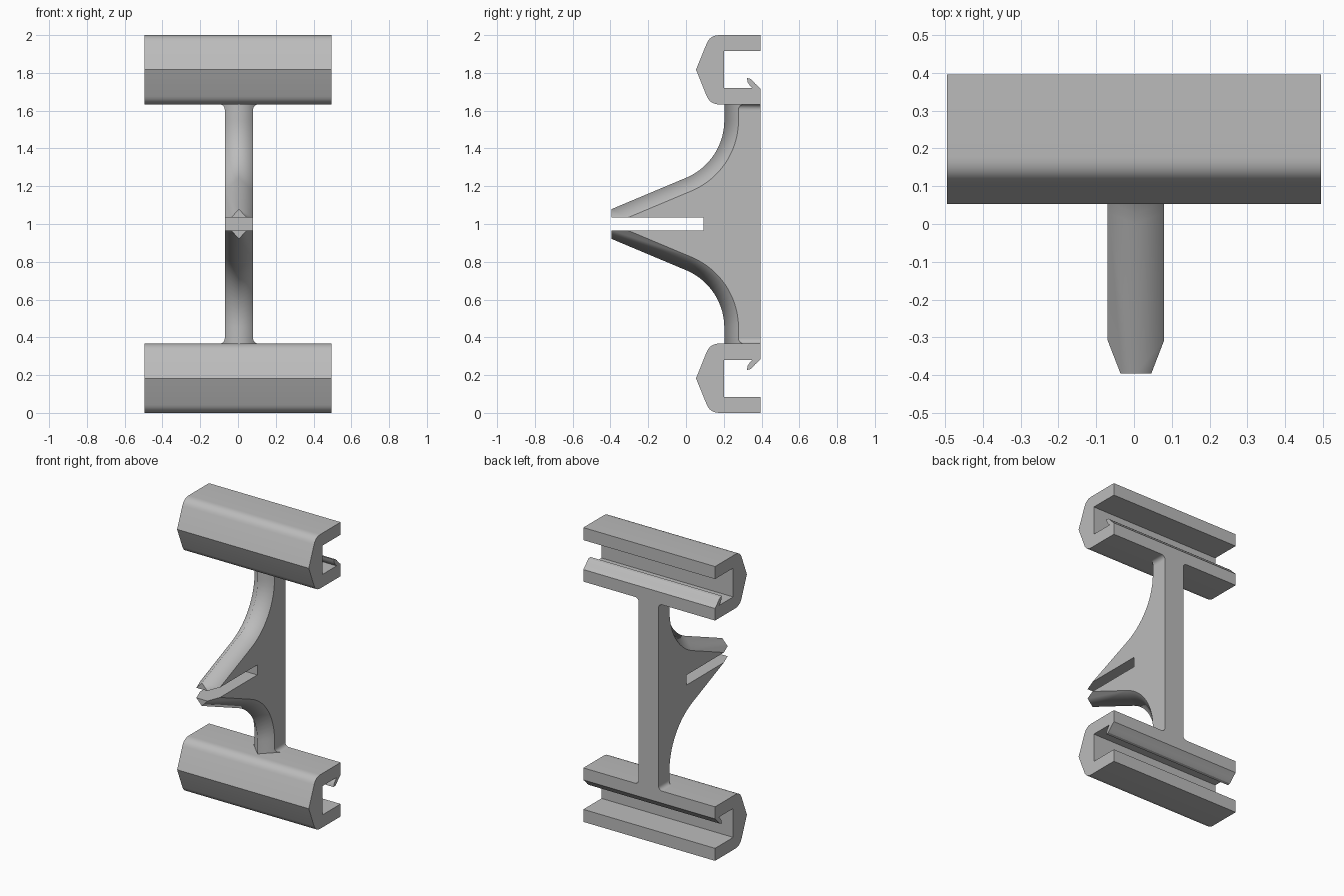
import bpy, bmesh, math
from mathutils import Vector

cube = bpy.data.objects.get("Cube")
if cube:
    bpy.data.objects.remove(cube, do_unlink=True)

grey = bpy.data.materials.new("plain grey")
grey.use_nodes = True
colour = (0.5, 0.5, 0.5, 1)
grey.diffuse_color = colour
grey.node_tree.nodes["Principled BSDF"].inputs["Base Color"].default_value = colour

MID = 1.0       # height of the mirror plane
BACK = 0.395
SHELF = 1.633   # underside of the upper rail


def finish(name, bm, x, mirror):
    """Turn a bmesh, built at full height, into a mirrored object."""
    for v in bm.verts:
        v.co.z -= MID
    mesh = bpy.data.meshes.new(name)
    bm.to_mesh(mesh)
    bm.free()
    mesh.materials.append(grey)
    ob = bpy.data.objects.new(name, mesh)
    bpy.context.collection.objects.link(ob)
    ob.location = (x, 0, MID)
    mod = ob.modifiers.new("mirror", 'MIRROR')
    mod.use_axis = mirror
    mod.merge_threshold = 0.0005
    bpy.ops.object.select_all(action='DESELECT')
    ob.select_set(True)
    bpy.context.view_layer.objects.active = ob
    bpy.ops.object.shade_smooth_by_angle(angle=math.radians(25))
    return ob


def rounded(a, c, b, n=6):
    """Points of a rounded corner from a to b around control c."""
    a, b, c = Vector(a), Vector(b), Vector(c)
    ts = [i / n for i in range(n + 1)]
    return [tuple(a * (1 - t) ** 2 + c * 2 * t * (1 - t) + b * t * t) for t in ts]


def prism(start, end):
    """Closed solid between two matching rings of points."""
    bm = bmesh.new()
    a = [bm.verts.new(p) for p in start]
    b = [bm.verts.new(p) for p in end]
    bm.faces.new(a)
    bm.faces.new(b)
    for i in range(len(a)):
        j = (i + 1) % len(a)
        bm.faces.new((a[i], a[j], b[j], b[i]))
    bmesh.ops.recalc_face_normals(bm, faces=bm.faces)
    return bm


# Rails: C-shaped channel with a hooked lip
rail = [(BACK, 2.0), (BACK, 1.915), (0.2, 1.915), (0.2, 1.719), (0.352, 1.719)]
rail += [(0.34, 1.731), (0.327, 1.749), (0.322, 1.773), (0.34, 1.769),
         (0.354, 1.757), (0.365, 1.744), (BACK, 1.715), (BACK, SHELF)]
rail += rounded((0.178, SHELF), (0.128, SHELF), (0.11, 1.676))
rail += [(0.053, 1.817)]
rail += rounded((0.11, 1.957), (0.128, 2.0), (0.178, 2.0))
finish("rails", prism([(-0.495, y, z) for y, z in rail],
                      [(0.495, y, z) for y, z in rail]), 0, (False, False, True))

# Web: curved plate with a V-shaped front edge and a slot at mid height
HALF, RADIUS, SLOPE = 0.075, 0.33, 0.42
FRONT, SLOT_TOP, SLOT_END = -0.395, 1.034, 0.093
cy, cz, steps = 0.203 - RADIUS, 1.549, 14
turn = math.atan2(1, SLOPE)


def edge_curve(r):
    pts = [(cy + r, SHELF)]
    for i in range(steps + 1):
        a = turn * i / steps
        pts.append((cy + r * math.cos(a), cz - r * math.sin(a)))
    return pts


ridge, side = edge_curve(RADIUS), edge_curve(RADIUS + HALF)
tip_z = ridge[-1][1] - SLOPE * (ridge[-1][0] - FRONT)
tip_half = (tip_z - SLOT_TOP) * math.sin(turn)
side_end = side[-1][0] - (side[-1][1] - SLOT_TOP) / SLOPE

bm = bmesh.new()


def vert(x, y, z):
    return bm.verts.new((x, y, z))


r = [vert(0, y, z) for y, z in ridge]
s = [vert(HALF, y, z) for y, z in side]
tip, tip_low = vert(0, FRONT, tip_z), vert(0, FRONT, SLOT_TOP)
tip_side, s_end = vert(tip_half, FRONT, SLOT_TOP), vert(HALF, side_end, SLOT_TOP)
slot, back = [], []
for x in (0, HALF):
    slot.append([vert(x, SLOT_END, z) for z in (SLOT_TOP, MID)])
    back.append([vert(x, BACK, z) for z in (SHELF, MID)])
for i in range(len(r) - 1):
    bm.faces.new((r[i], s[i], s[i + 1], r[i + 1]))
bm.faces.new((r[-1], s[-1], s_end, tip_side, tip))
bm.faces.new((tip, tip_side, tip_low))
bm.faces.new((tip_low, tip_side, s_end, slot[1][0], slot[0][0]))
bm.faces.new((slot[0][0], slot[1][0], slot[1][1], slot[0][1]))
bm.faces.new((back[0][0], back[0][1], back[1][1], back[1][0]))
flank = bm.faces.new(s + [s_end] + slot[1] + back[1][::-1])
bmesh.ops.recalc_face_normals(bm, faces=bm.faces)
flank.normal_update()
if flank.normal.x < 0:
    bmesh.ops.reverse_faces(bm, faces=bm.faces)
finish("web", bm, 0.005, (True, False, True))

# Fillets: blend the web flanks into the rails
FILLET = 0.027
ring = [(HALF, SHELF)]
for i in range(7):
    a = math.pi / 2 * i / 6
    ring.append((HALF + FILLET * (1 - math.cos(a)), SHELF - FILLET * (1 - math.sin(a))))
finish("web_fillets", prism([(x, 0.203 + x, z) for x, z in ring],
                            [(x, BACK, z) for x, z in ring]), 0.005, (True, False, True))
